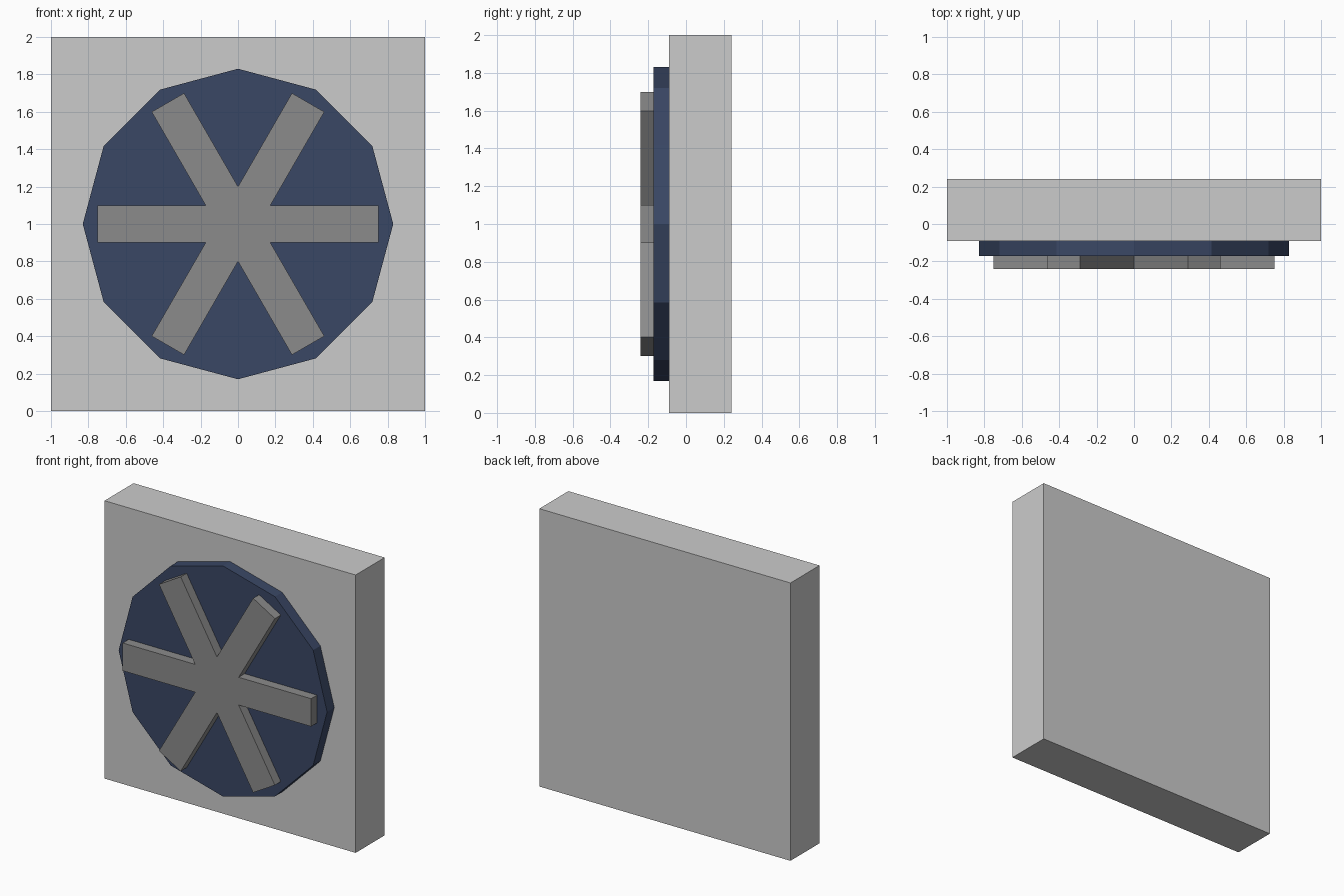
import bpy, bmesh
from math import cos, sin, radians
from mathutils import Vector

if "Cube" in bpy.data.objects:
    bpy.data.objects.remove(bpy.data.objects["Cube"])


def material(name, color):
    mat = bpy.data.materials.new(name)
    mat.diffuse_color = (*color, 1)
    mat.use_nodes = True
    mat.node_tree.nodes["Principled BSDF"].inputs["Base Color"].default_value = mat.diffuse_color
    return mat


def prism(name, outline, y_front, y_back, mat=None):
    """Extrude an x/z outline from y_front to y_back."""
    bm = bmesh.new()
    face = bm.faces.new([bm.verts.new((x, y_front, z)) for x, z in outline])
    new = bmesh.ops.extrude_face_region(bm, geom=[face], use_keep_orig=True)["geom"]
    verts = [v for v in new if isinstance(v, bmesh.types.BMVert)]
    bmesh.ops.translate(bm, verts=verts, vec=Vector((0, y_back - y_front, 0)))
    bmesh.ops.recalc_face_normals(bm, faces=bm.faces)
    mesh = bpy.data.meshes.new(name)
    bm.to_mesh(mesh)
    bm.free()
    if mat:
        mesh.materials.append(mat)
    obj = bpy.data.objects.new(name, mesh)
    bpy.context.collection.objects.link(obj)
    return obj


def turn(x, z, degrees):
    """Rotate a point about the fan centre at z = 1."""
    c, s = cos(radians(degrees)), sin(radians(degrees))
    return x * c - z * s, 1 + x * s + z * c


navy = material("navy", (0.042, 0.063, 0.13))
dark_grey = material("dark_grey", (0.26, 0.26, 0.26))

# Square housing
prism("housing", [(-1, 0), (1, 0), (1, 2), (-1, 2)], -0.09, 0.24)

# Twelve-sided recess disc
prism("disc", [turn(0.83, 0, 30 * i) for i in range(12)], -0.172, -0.09, navy)

# Six-bladed fan: two tip corners and one inner corner per blade
fan = []
for i in range(6):
    fan += [turn(0.75, -0.1, 60 * i), turn(0.75, 0.1, 60 * i),
            turn(0.2, 0, 60 * i + 30)]
prism("fan_blades", fan, -0.24, -0.172, dark_grey)
